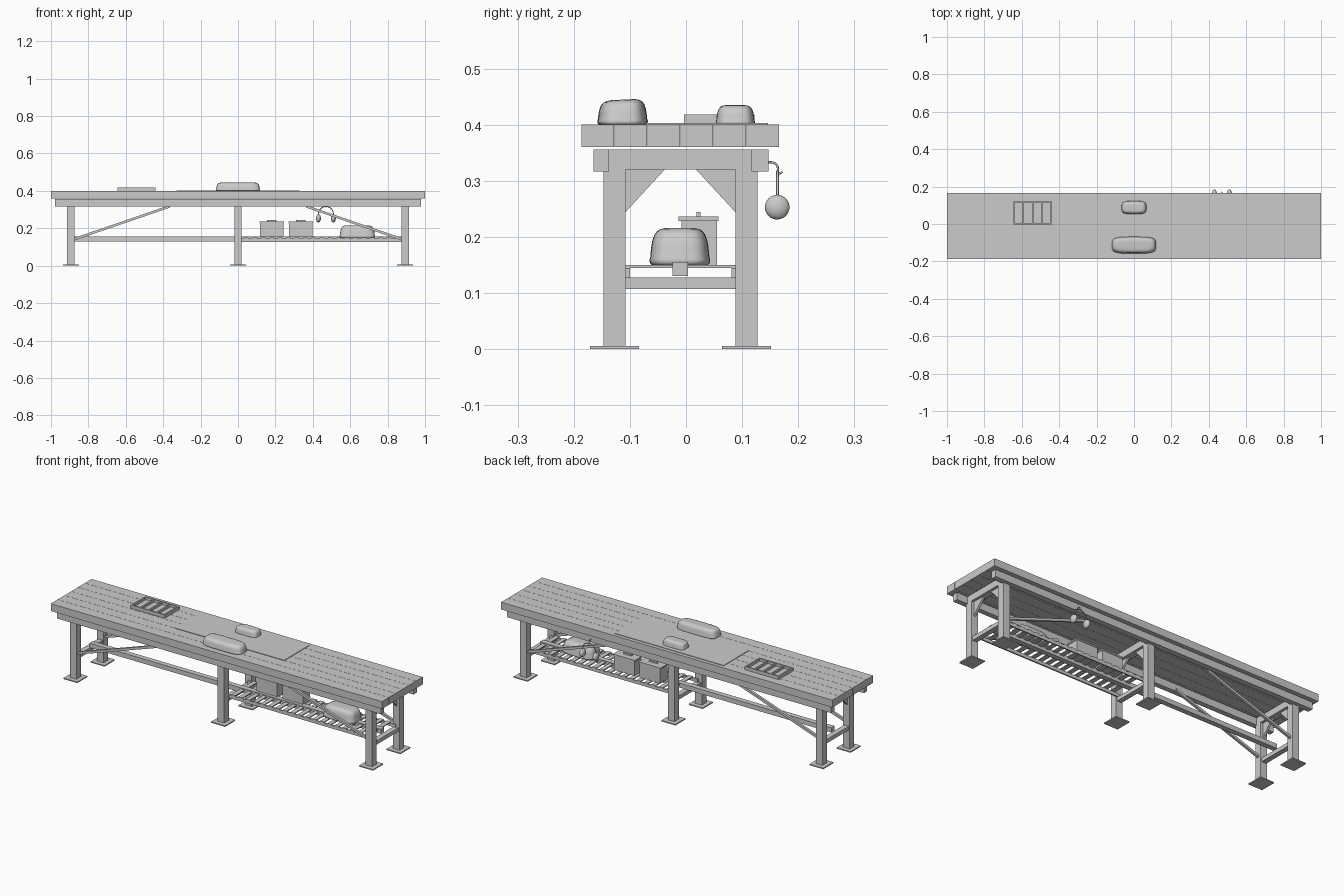
import bpy, bmesh, math
from mathutils import Vector

if "Cube" in bpy.data.objects:
    bpy.data.objects.remove(bpy.data.objects["Cube"])


def finish(name, bm, smooth=False):
    bmesh.ops.recalc_face_normals(bm, faces=bm.faces)
    me = bpy.data.meshes.new(name)
    bm.to_mesh(me)
    bm.free()
    ob = bpy.data.objects.new(name, me)
    bpy.context.collection.objects.link(ob)
    if smooth:
        for p in me.polygons:
            p.use_smooth = True
    return ob


def box(name, x0, x1, y0, y1, z0, z1):
    bm = bmesh.new()
    bmesh.ops.create_cube(bm, size=1)
    for v in bm.verts:
        v.co = ((x0 + x1) / 2 + v.co.x * (x1 - x0),
                (y0 + y1) / 2 + v.co.y * (y1 - y0),
                (z0 + z1) / 2 + v.co.z * (z1 - z0))
    return finish(name, bm)


def bar(name, a, b, t):
    """Square bar from point a to point b."""
    a, b = Vector(a), Vector(b)
    ob = box(name, -t / 2, t / 2, -t / 2, t / 2, 0, (b - a).length)
    ob.location = a
    ob.rotation_euler = (b - a).to_track_quat('Z', 'Y').to_euler()
    return ob


def gusset(name, x, t, pts):
    """Flat triangle in the y-z plane with thickness along x."""
    bm = bmesh.new()
    f = bm.faces.new([bm.verts.new((x - t / 2, y, z)) for y, z in pts])
    r = bmesh.ops.extrude_face_region(bm, geom=[f])
    bmesh.ops.translate(bm, vec=(t, 0, 0),
                        verts=[v for v in r['geom'] if isinstance(v, bmesh.types.BMVert)])
    return finish(name, bm)


def cushion(name, cx, cy, z0, hx, hy, h, dent=0.0):
    """Soft rounded bag: stacked superellipse rings."""
    prof = [(0, .93), (.05, .99), (.14, 1), (.22, .975), (.45, .95), (.65, .91),
            (.8, .85), (.9, .77), (.97, .64), (1, .45), (1, .2)]
    n, bm, rings = 40, bmesh.new(), []
    for zf, s in prof:
        inset = (1 - s) * hy * 1.3
        rx, ry = hx - inset, hy * s
        ring = []
        for i in range(n):
            a = 2 * math.pi * i / n
            c, d = math.cos(a), math.sin(a)
            u = math.copysign(abs(c) ** .5, c)
            v = math.copysign(abs(d) ** .5, d)
            z = z0 + h * zf * (1 - dent * zf * (1 - v * s) / 2)
            ring.append(bm.verts.new((cx + rx * u, cy + ry * v, z)))
        rings.append(ring)
    for a, b in zip(rings, rings[1:]):
        for i in range(n):
            bm.faces.new((a[i], a[(i + 1) % n], b[(i + 1) % n], b[i]))
    bm.faces.new(rings[0])
    bm.faces.new(rings[-1])
    return finish(name, bm, True)


def tube(name, pts, r):
    cu = bpy.data.curves.new(name, 'CURVE')
    cu.dimensions = '3D'
    cu.bevel_depth = r
    cu.bevel_resolution = 2
    cu.use_fill_caps = True
    sp = cu.splines.new('POLY')
    sp.points.add(len(pts) - 1)
    for p, c in zip(sp.points, pts):
        p.co = (*c, 1)
    ob = bpy.data.objects.new(name, cu)
    bpy.context.collection.objects.link(ob)
    return ob


# table top: six planks with hairline gaps
W = 0.353 / 6
for i in range(6):
    y = -0.187 + i * W
    box("top_plank", -1, 1, y + .0005, y + W - .0005, .36, .40)
box("work_mat", -.33, .33, -.072, .146, .40, .403)

# long aprons
box("front_apron", -.978, .978, -.165, -.137, .317, .356)
box("back_apron", -.978, .978, .117, .147, .317, .356)

# three leg frames
for x in (-.893, 0, .893):
    for y in (-.1275, .108):
        box("leg", x - .02, x + .02, y - .0197, y + .0197, .005, .32)
        box("foot_plate", x - .042, x + .042, y - .0435, y + .0435, 0, .006)
    box("top_crossbeam", x - .02, x + .02, -.137, .117, .32, .356)
    box("low_stretcher", x - .014, x + .014, -.108, .088, .107, .128)
    gusset("front_gusset", x, .012, [(-.108, .32), (-.108, .244), (-.038, .32)])
    gusset("back_gusset", x, .012, [(.088, .32), (.088, .244), (.018, .32)])

# centre rail and diagonal braces
box("centre_rail", -.88, .88, -.024, .004, .130, .155)
for s in (-1, 1):
    for y in (-.1275, .108):
        bar("brace", (s * .875, y, .142), (s * .365, y, .317), .013)

# slatted shelf on the right half
box("shelf_rail_front", .0, .893, -.108, -.100, .128, .145)
box("shelf_rail_back", .0, .893, .081, .088, .128, .145)
for i in range(19):
    x = .045 + i * .0448
    box("shelf_slat", x - .012, x + .012, -.108, .088, .145, .150)

# storage boxes with lids and handles
for x in (.18, .335):
    box("storage_box", x - .062, x + .062, -.008, .055, .15, .228)
    box("storage_lid", x - .066, x + .066, -.013, .058, .228, .236)
    box("lid_handle", x - .025, x + .025, .019, .026, .236, .244)

# soft bags
cushion("shelf_bag", .638, -.011, .15, .095, .054, .066)
cushion("large_bag", 0, -.113, .40, .118, .045, .047, .1)
cushion("small_bag", 0, .088, .40, .066, .035, .035)

# divided parts tray
X0, X1, Y0, Y1 = -.645, -.44, -.004, .122
box("tray_base", X0, X1, Y0, Y1, .40, .404)
box("tray_front", X0, X1, Y0, Y0 + .008, .40, .418)
box("tray_back", X0, X1, Y1 - .008, Y1, .40, .418)
for i in range(5):
    x = X0 + (X1 - X0 - .008) * i / 4
    box("tray_divider", x, x + .008, Y0 + .008, Y1 - .008, .40, .418 if i in (0, 4) else .416)

# ear defenders hanging from a hook on the back apron
hook = [(.47, .145, .333)] + [(.47, .152 + .012 * math.sin(a), .321 + .012 * math.cos(a))
                              for a in [k * math.pi / 12 for k in range(8)]]
tube("hook", hook + [(.47, .166, .312), (.47, .172, .316)], .002)
band = [(.47 + .04 * math.cos(a), .163, .275 + .042 * math.sin(a))
        for a in [k * math.pi / 16 for k in range(17)]]
tube("headband", [(.51, .163, .255)] + band + [(.43, .163, .255)], .0025)
for x in (.43, .51):
    bm = bmesh.new()
    bmesh.ops.create_uvsphere(bm, u_segments=24, v_segments=12, radius=1)
    for v in bm.verts:
        v.co = (x + v.co.z * .013, .1625 + v.co.x * .022, .253 + v.co.y * .022)
    finish("ear_cup", bm, True)
